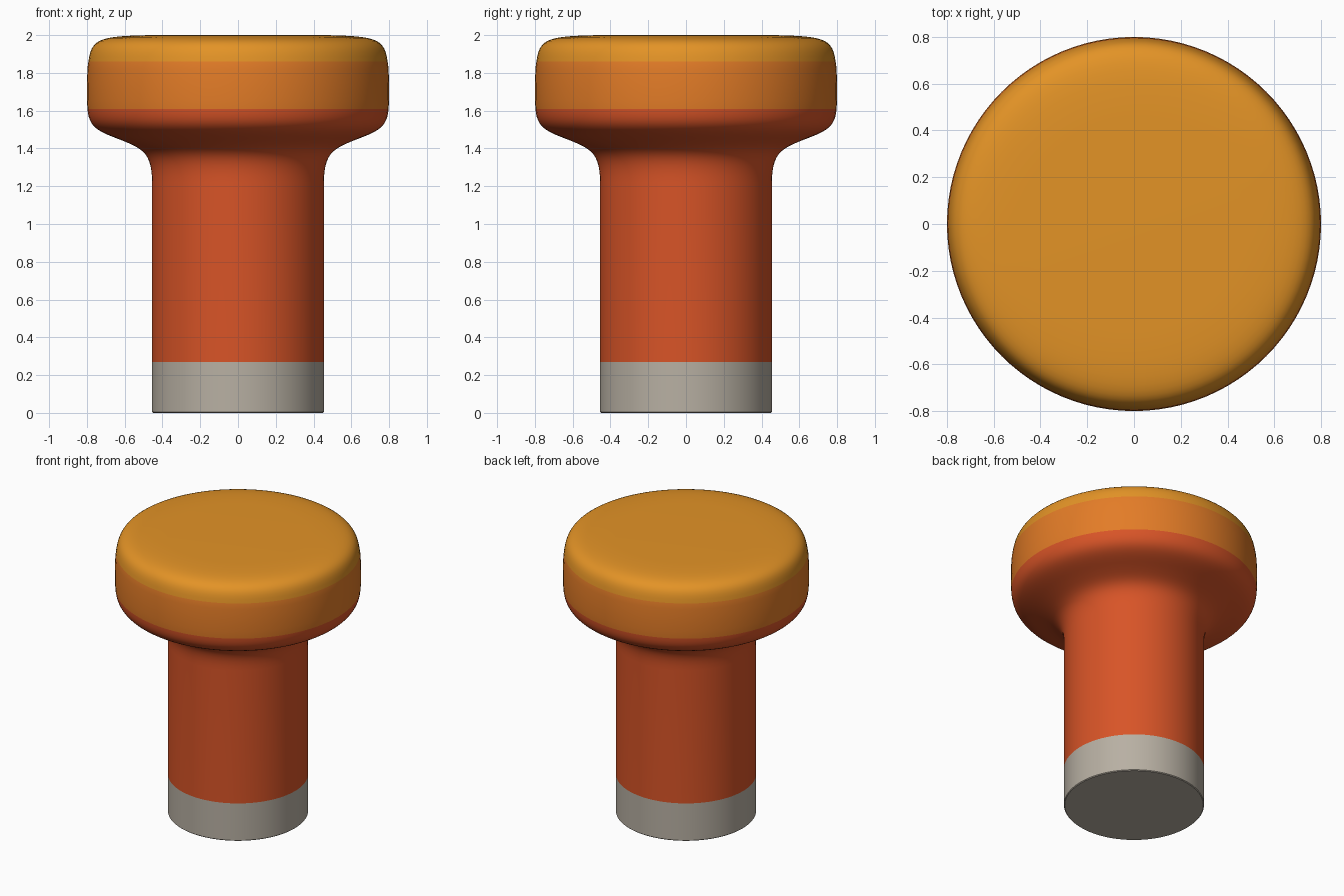
import bpy
import bmesh
import math
from mathutils import Vector
from mathutils.geometry import interpolate_bezier

SIDES = 96

cube = bpy.data.objects.get("Cube")
if cube:
    bpy.data.objects.remove(cube, do_unlink=True)


def linear(c):
    c /= 255
    return c / 12.92 if c <= 0.04045 else ((c + 0.055) / 1.055) ** 2.4


def material(name, rgb):
    colour = [linear(c) for c in rgb] + [1]
    mat = bpy.data.materials.new(name)
    mat.use_nodes = True
    mat.diffuse_color = colour
    bsdf = next(n for n in mat.node_tree.nodes if n.type == "BSDF_PRINCIPLED")
    bsdf.inputs["Base Color"].default_value = colour
    return mat


def lathe(name, profile, mats, rule=lambda z: 0):
    """Revolve (radius, z) points around z; both ends are closed by flat discs."""
    bm = bmesh.new()
    rings = []
    for r, z in profile:
        rings.append([bm.verts.new((r * math.cos(a), r * math.sin(a), z))
                      for a in (math.tau * i / SIDES for i in range(SIDES))])
    for low, high in zip(rings, rings[1:]):
        for i in range(SIDES):
            j = (i + 1) % SIDES
            bm.faces.new((low[i], low[j], high[j], high[i]))
    bm.faces.new(rings[0][::-1])
    bm.faces.new(rings[-1])
    for f in bm.faces:
        f.material_index = rule(f.calc_center_median().z)
    mesh = bpy.data.meshes.new(name)
    bm.to_mesh(mesh)
    bm.free()
    for m in mats:
        mesh.materials.append(m)
    obj = bpy.data.objects.new(name, mesh)
    bpy.context.collection.objects.link(obj)
    bpy.ops.object.select_all(action="DESELECT")
    obj.select_set(True)
    bpy.context.view_layer.objects.active = obj
    bpy.ops.object.shade_smooth_by_angle(angle=math.radians(40))
    return obj


def bezier(a, b, c, d, steps=14):
    pts = interpolate_bezier(*(Vector((*p, 0)) for p in (a, b, c, d)), steps)
    return [(p.x, p.y) for p in pts]


grey = material("warm grey", (184, 176, 163))
red = material("red orange", (216, 84, 39))
orange = material("orange", (227, 124, 39))
amber = material("amber", (227, 147, 38))

# Grey foot
lathe("base", [(0.45, 0), (0.455, 0.005), (0.455, 0.27)], [grey])

# Stem flaring into the rounded cap
BAND_LOW, BAND_HIGH = 1.61, 1.86
profile = [(0.455, 0.27)]
profile += bezier((0.455, 1.22), (0.455, 1.38), (0.51, 1.40), (0.62, 1.445))
profile += bezier((0.62, 1.445), (0.74, 1.49), (0.79, 1.51), (0.797, BAND_LOW))[1:]
profile += [(0.8, 1.66), (0.8, 1.74)]
profile += bezier((0.797, BAND_HIGH - 0.04), (0.795, BAND_HIGH - 0.02),
                  (0.794, BAND_HIGH - 0.01), (0.792, BAND_HIGH), 4)
profile += bezier((0.792, BAND_HIGH), (0.775, 1.98), (0.74, 1.995), (0.46, 2.0))[1:]


def cap_colour(z):
    return 0 if z < BAND_LOW else 1 if z < BAND_HIGH else 2


lathe("stem_and_cap", profile, [red, orange, amber], cap_colour)
